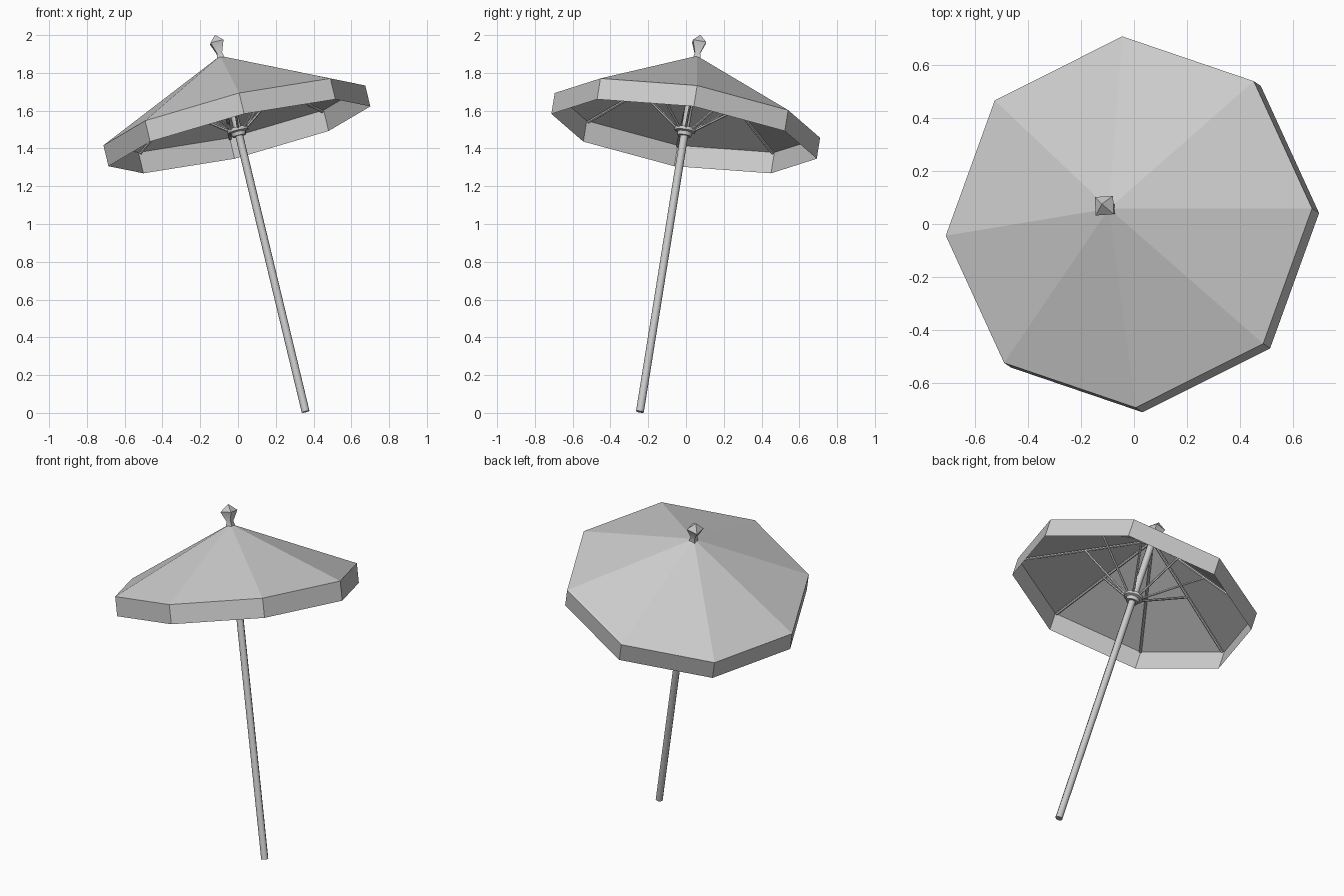
import bpy, bmesh, math
from mathutils import Matrix, Vector

if "Cube" in bpy.data.objects:
    bpy.data.objects.remove(bpy.data.objects["Cube"])

# Tilted frame: local z runs up the pole, local x points at one canopy corner
ZA = Vector((-0.231, 0.154, 0.9607)).normalized()
XA = Vector((0.698, 0.052, 0.16))
XA = (XA - ZA * XA.dot(ZA)).normalized()
YA = ZA.cross(XA)
FRAME = Matrix((XA, YA, ZA)).transposed().to_4x4()
FRAME.translation = Vector((0.358, -0.244, 0.006))

APEX, RIM, R, SKIRT, HUB = 1.961, 1.633, 0.713, 0.115, 1.545


def finish(name, bm, smooth=True):
    bmesh.ops.remove_doubles(bm, verts=bm.verts, dist=1e-5)
    bm.transform(FRAME)
    me = bpy.data.meshes.new(name)
    bm.to_mesh(me)
    bm.free()
    ob = bpy.data.objects.new(name, me)
    bpy.context.collection.objects.link(ob)
    if smooth:
        bpy.ops.object.select_all(action='DESELECT')
        ob.select_set(True)
        bpy.context.view_layer.objects.active = ob
        bpy.ops.object.shade_smooth_by_angle(angle=math.radians(50))
    return ob


def lathe(name, profile, sides, phase=0.0, smooth=True):
    """Revolve (radius, height) points, bottom to top, about the pole axis."""
    bm = bmesh.new()
    rings = []
    for r, z in profile:
        rings.append([bm.verts.new((r * math.cos(phase + i * math.tau / sides),
                                    r * math.sin(phase + i * math.tau / sides), z))
                      for i in range(sides)])
    for a, b in zip(rings, rings[1:]):
        for i in range(sides):
            j = (i + 1) % sides
            bm.faces.new((a[i], a[j], b[j], b[i]))
    return finish(name, bm, smooth)


def rods(name, start, end, radius, sides=6):
    """Eight identical rods from start to end, each given as (radius, height)."""
    bm = bmesh.new()
    a, b = Vector((start[0], 0, start[1])), Vector((end[0], 0, end[1]))
    turn = (b - a).to_track_quat('Z', 'Y').to_matrix().to_4x4()
    for i in range(8):
        m = Matrix.Rotation(i * math.tau / 8, 4, 'Z') @ Matrix.Translation((a + b) / 2) @ turn
        bmesh.ops.create_cone(bm, cap_ends=True, segments=sides, radius1=radius,
                              radius2=radius, depth=(b - a).length, matrix=m)
    return finish(name, bm)


# Pole
lathe("pole", [(0, 0), (0.021, 0), (0.021, APEX - 0.02), (0, APEX - 0.02)], 8)

# Canopy with its straight hanging skirt
lathe("canopy", [(R, RIM - SKIRT), (R, RIM), (0, APEX)], 8, smooth=False)

# Four-sided finial
lathe("finial", [(0, APEX - 0.02), (0.028, APEX - 0.015), (0.020, APEX + 0.015),
                 (0.050, APEX + 0.075), (0, APEX + 0.116)], 4, math.pi / 4)

# Sliding hub
lathe("hub", [(0.021, HUB - 0.025), (0.036, HUB - 0.025), (0.040, HUB - 0.005),
              (0.056, HUB), (0.056, HUB + 0.018), (0.021, HUB + 0.022)], 16)

# Ribs under the canopy corners and stretchers from the hub
drop = 0.012
rods("ribs", (0.02, APEX - 0.01 - drop), (R - 0.012, RIM + 0.004 - drop), 0.008)
rods("stretchers", (0.045, HUB + 0.01), (R * 0.5, (APEX + RIM) / 2 - drop), 0.007)
